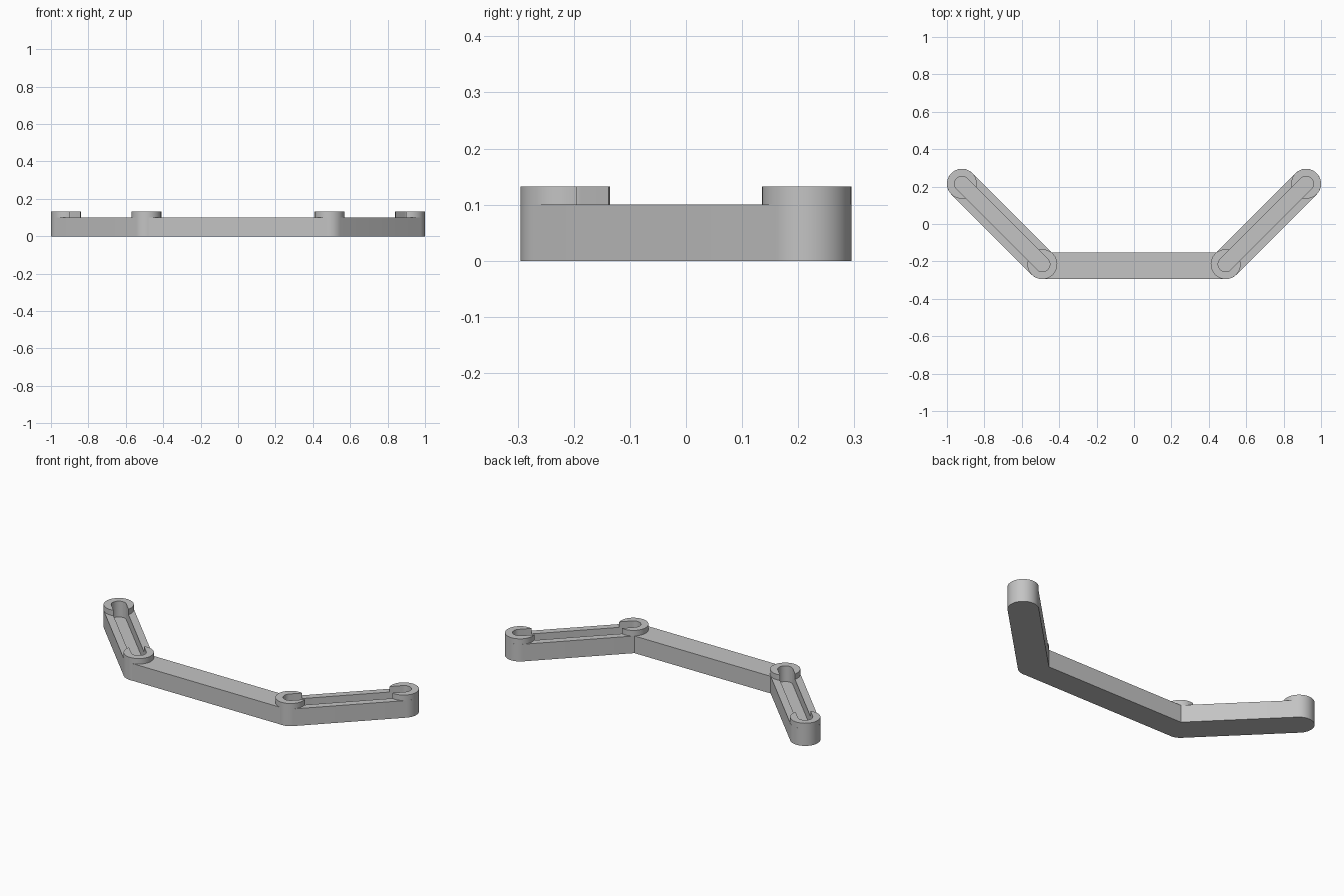
import bpy
import bmesh
import math
from mathutils import Vector

cube = bpy.data.objects.get("Cube")
if cube:
    bpy.data.objects.remove(cube, do_unlink=True)

RADIUS, SLOT = 0.08, 0.04            # outer radius and slot half width
FLOOR, DECK, RIM = 0.04, 0.10, 0.132  # slot floor, arm top, collar top
JOINT, TIP = Vector((0.49, -0.215)), Vector((0.92, 0.215))
STEPS = 24

grey = bpy.data.materials.new("plain grey")
grey.use_nodes = True
colour = (0.55, 0.55, 0.55, 1)
grey.diffuse_color = colour
grey.node_tree.nodes["Principled BSDF"].inputs["Base Color"].default_value = colour


def arc(centre, radius, start, end):
    """Points along an arc, angles in radians."""
    angles = [start + (end - start) * i / STEPS for i in range(STEPS + 1)]
    return [centre + radius * Vector((math.cos(a), math.sin(a))) for a in angles]


def stadium(a, b, radius):
    """Rounded outline around the segment from a to b."""
    heading = math.atan2(b.y - a.y, b.x - a.x)
    q = math.pi / 2
    return (arc(b, radius, heading - q, heading + q)
            + arc(a, radius, heading + q, heading + 3 * q))


def loft(name, rings):
    """Join equal outlines, given as (points, z), and cap both ends."""
    bm = bmesh.new()
    loops = [[bm.verts.new((p.x, p.y, z)) for p in pts] for pts, z in rings]
    for low, high in zip(loops, loops[1:]):
        for i in range(len(low)):
            j = (i + 1) % len(low)
            bm.faces.new((low[i], low[j], high[j], high[i]))
    bm.faces.new(loops[0])
    bm.faces.new(loops[-1])
    bmesh.ops.recalc_face_normals(bm, faces=bm.faces)
    mesh = bpy.data.meshes.new(name)
    bm.to_mesh(mesh)
    bm.free()
    mesh.materials.append(grey)
    obj = bpy.data.objects.new(name, mesh)
    bpy.context.collection.objects.link(obj)
    bpy.ops.object.select_all(action="DESELECT")
    obj.select_set(True)
    bpy.context.view_layer.objects.active = obj
    bpy.ops.object.shade_smooth_by_angle(angle=math.radians(30))


def collar(name, centre, toward):
    """Raised ring, open where the slot leaves it."""
    d = toward - centre
    heading = math.atan2(d.y, d.x)
    gap = math.asin(SLOT / RADIUS)
    q = math.pi / 2
    outline = (arc(centre, RADIUS, heading + gap, heading + 2 * math.pi - gap)
               + arc(centre, SLOT, heading + 3 * q, heading + q))
    loft(name, [(outline, DECK), (outline, RIM)])


# Angled arms with a blind slot, and a collar at each end
for side, sign in (("left", 1), ("right", -1)):
    joint, tip = Vector((sign * JOINT.x, JOINT.y)), Vector((sign * TIP.x, TIP.y))
    outer, inner = stadium(joint, tip, RADIUS), stadium(joint, tip, SLOT)
    loft(side + "_arm", [(outer, 0), (outer, DECK), (inner, DECK), (inner, FLOOR)])
    collar(side + "_joint_collar", joint, tip)
    collar(side + "_tip_collar", tip, joint)

# Straight middle bar, its ends running into the arm walls
half = [Vector(p) for p in ((0.49, -0.294), (0.44, -0.215), (0.445, -0.152))]
bar = half + [Vector((-p.x, p.y)) for p in reversed(half)]
loft("middle_bar", [(bar, 0), (bar, DECK)])
